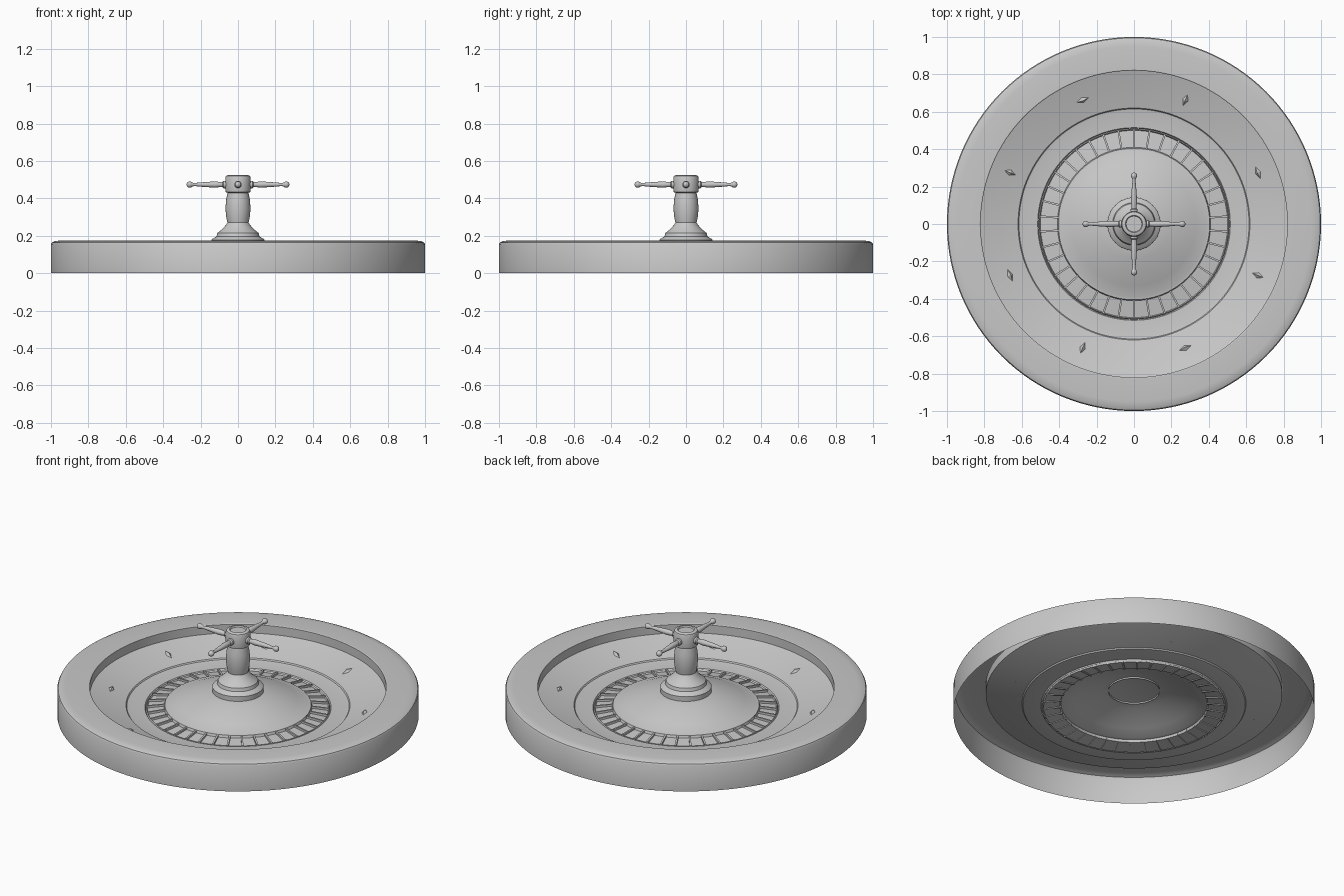
import bpy, bmesh, math
from mathutils import Matrix, Vector

if "Cube" in bpy.data.objects:
    bpy.data.objects.remove(bpy.data.objects["Cube"], do_unlink=True)

grey = bpy.data.materials.new("plain grey")
grey.use_nodes = True
colour = (0.58, 0.58, 0.58, 1)
grey.diffuse_color = colour
grey.node_tree.nodes["Principled BSDF"].inputs["Base Color"].default_value = colour


def finish(name, bm, angle=30):
    mesh = bpy.data.meshes.new(name)
    bm.to_mesh(mesh)
    bm.free()
    obj = bpy.data.objects.new(name, mesh)
    bpy.context.collection.objects.link(obj)
    mesh.materials.append(grey)
    bpy.ops.object.select_all(action='DESELECT')
    obj.select_set(True)
    bpy.context.view_layer.objects.active = obj
    bpy.ops.object.shade_smooth_by_angle(angle=math.radians(angle))
    return obj


def lathe(name, profile, steps, matrix=None):
    """Spin (radius, height) points, listed from outside/bottom to axis/top."""
    bm = bmesh.new()
    verts = [bm.verts.new((r, 0, z)) for r, z in profile]
    edges = [bm.edges.new(pair) for pair in zip(verts, verts[1:])]
    bmesh.ops.spin(bm, geom=verts + edges, cent=(0, 0, 0), axis=(0, 0, 1),
                   angle=math.tau, steps=steps, use_merge=True)
    bmesh.ops.remove_doubles(bm, verts=bm.verts, dist=1e-5)
    bmesh.ops.recalc_face_normals(bm, faces=bm.faces)
    if sum(f.normal.z * f.calc_area() for f in bm.faces) < -1e-4:
        bmesh.ops.reverse_faces(bm, faces=bm.faces)
    if matrix:
        bm.transform(matrix)
    return finish(name, bm)


# Outer wall, rounded rim and sloping track, open underneath
lathe("bowl", [(1, 0), (1, .155), (.995, .164), (.98, .171), (.95, .175),
               (.825, .175), (.82, .172), (.82, .12), (.72, .088), (.62, .062),
               (.615, .055), (.6, .052), (.515, .048), (.51, .04)], 128)

# Pocket floor and domed centre
lathe("rotor", [(.51, .04), (.505, .047), (.5, .038), (.41, .05), (.405, .064),
                (.39, .066), (.33, .092), (.26, .117), (.19, .139),
                (.13, .152), (0, .16)], 96)

# Pocket dividers
bm = bmesh.new()
count = 38
for i in range(count):
    spin = Matrix.Rotation(math.tau * (i + .5) / count, 4, 'Z')
    tilt = Matrix.Rotation(math.radians(7), 4, 'Y')
    size = Matrix.Diagonal((.1, .01, .016, 1))
    bmesh.ops.create_cube(bm, size=1, matrix=spin @ Matrix.Translation((.455, 0, .048)) @ tilt @ size)
finish("pocket_dividers", bm)

# Diamond studs on the track, alternately along and across the slope
bm = bmesh.new()
for i in range(8):
    spin = Matrix.Rotation(math.tau * (i + .5) / 8, 4, 'Z')
    tilt = Matrix.Rotation(math.radians(-17), 4, 'Y')
    turn = Matrix.Rotation(math.pi / 2 * ((i + 1) % 2), 4, 'Z')
    place = spin @ Matrix.Translation((.717, 0, .088)) @ tilt @ turn
    ring = [bm.verts.new(place @ Vector(p)) for p in
            ((.034, 0, 0), (0, .015, 0), (-.034, 0, 0), (0, -.015, 0))]
    tip = bm.verts.new(place @ Vector((0, 0, .014)))
    for a, b in zip(ring, ring[1:] + ring[:1]):
        bm.faces.new((a, b, tip))
finish("diamond_studs", bm, 10)

# Turned centre column with capped head
lathe("column", [(.142, .14), (.142, .178), (.136, .184), (.115, .196), (.11, .215),
                 (.085, .235), (.067, .255), (.057, .27), (.063, .3), (.067, .345),
                 (.064, .39), (.056, .43), (.066, .434), (.068, .445), (.068, .51),
                 (.064, .52), (.055, .525), (.046, .525), (.042, .517), (0, .517)], 48)

# Four tapered handles with ball ends
ball = [(.017 * math.sin(t * math.pi / 8), .258 - .017 * math.cos(t * math.pi / 8))
        for t in range(2, 9)]
handle = [(.02, .06), (.02, .078), (.013, .084), (.014, .1), (.017, .12),
          (.012, .19), (.008, .236)] + ball
for i in range(4):
    aim = (Matrix.Translation((0, 0, .474)) @ Matrix.Rotation(math.pi / 2 * i, 4, 'Z')
           @ Matrix.Rotation(math.pi / 2, 4, 'Y'))
    lathe("handle_%d" % (i + 1), handle, 16, aim)
